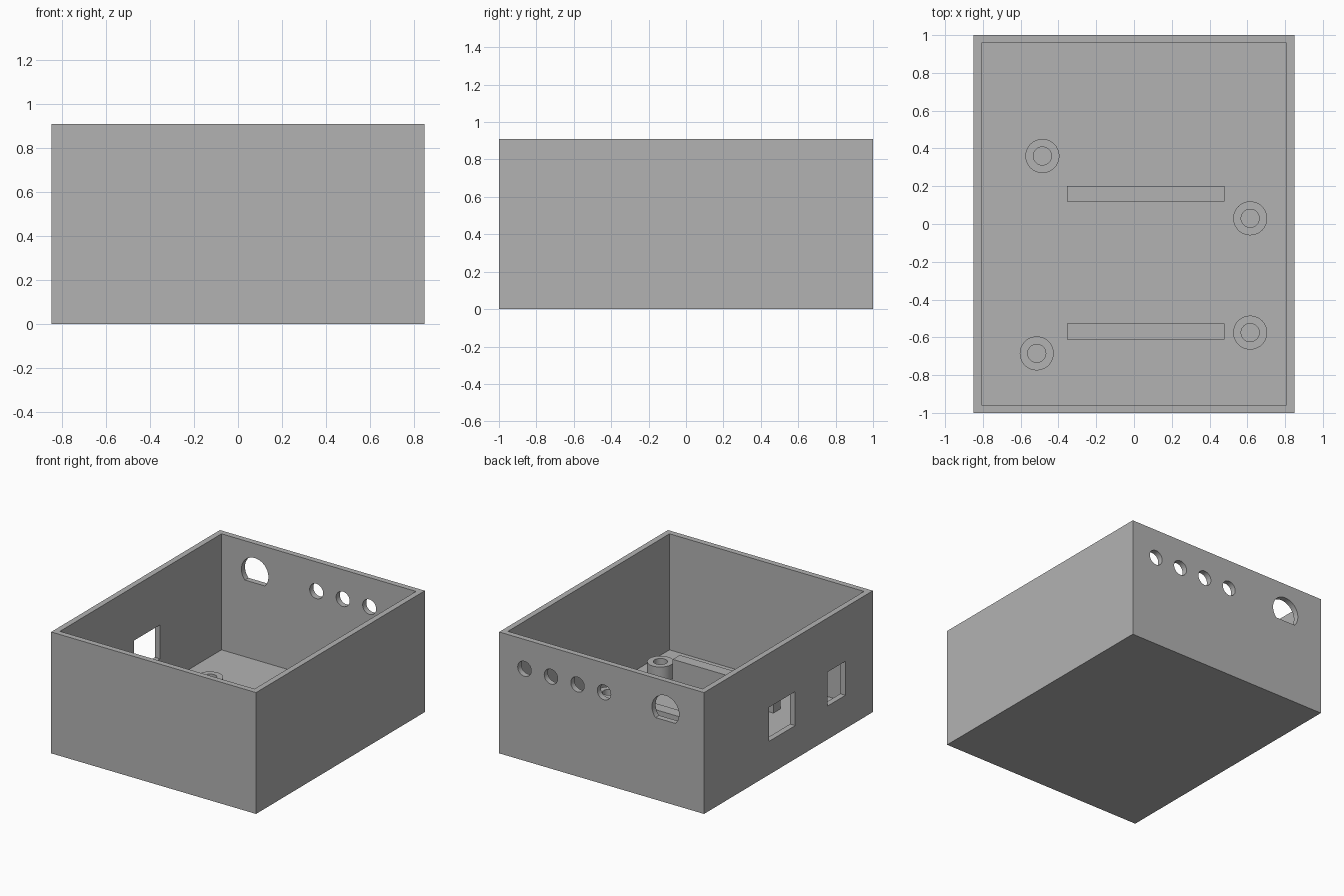
import bpy, bmesh
from math import sin, cos, pi, asin
from mathutils import Matrix, Vector

if "Cube" in bpy.data.objects:
    bpy.data.objects.remove(bpy.data.objects["Cube"])

W, L, H = 1.70, 2.0, 0.91
WALL, FLOOR = 0.043, 0.04

grey = bpy.data.materials.new("plain grey plastic")
grey.use_nodes = True
colour = (0.45, 0.45, 0.45, 1)
grey.diffuse_color = colour
grey.node_tree.nodes["Principled BSDF"].inputs["Base Color"].default_value = colour


def finish(name, bm):
    bmesh.ops.recalc_face_normals(bm, faces=bm.faces)
    mesh = bpy.data.meshes.new(name)
    bm.to_mesh(mesh)
    bm.free()
    mesh.materials.append(grey)
    obj = bpy.data.objects.new(name, mesh)
    bpy.context.collection.objects.link(obj)
    return obj


def box(name, x, y, z):
    """Box from (low, high) ranges."""
    bm = bmesh.new()
    size = [r[1] - r[0] for r in (x, y, z)]
    mid = Vector([(r[0] + r[1]) / 2 for r in (x, y, z)])
    bmesh.ops.create_cube(bm, size=1, matrix=Matrix.Translation(mid) @ Matrix.Diagonal((*size, 1)))
    return finish(name, bm)


def back_cutter(name, x, z, radius, flat=None):
    """Round cutter through the back wall, optionally with a flat bottom."""
    start = -pi / 2 if flat is None else -asin(flat / radius)
    sweep = 2 * pi if flat is None else pi - 2 * start
    n = 40
    steps = n if flat is None else n + 1
    bm = bmesh.new()
    verts = [bm.verts.new((x + radius * cos(start + sweep * i / n), L / 2 - 0.1,
                           z + radius * sin(start + sweep * i / n))) for i in range(steps)]
    face = bm.faces.new(verts)
    new = bmesh.ops.extrude_face_region(bm, geom=[face])["geom"]
    bmesh.ops.translate(bm, vec=(0, 0.2, 0), verts=[v for v in new if isinstance(v, bmesh.types.BMVert)])
    return finish(name, bm)


def cut(target, cutters):
    for c in cutters:
        mod = target.modifiers.new("cut", 'BOOLEAN')
        mod.operation, mod.solver, mod.object = 'DIFFERENCE', 'EXACT', c
    bpy.context.view_layer.update()
    result = bpy.data.meshes.new_from_object(target.evaluated_get(bpy.context.evaluated_depsgraph_get()))
    target.modifiers.clear()
    target.data = result
    for c in cutters:
        bpy.data.objects.remove(c)


# Open box with its interior, side windows and back holes
case = box("open_case", (-W / 2, W / 2), (-L / 2, L / 2), (0, H))
cutters = [box("cavity", (-W / 2 + WALL, W / 2 - WALL), (-L / 2 + WALL, L / 2 - WALL), (FLOOR, H + 0.1))]
for y in ((-0.08, 0.23), (-0.675, -0.46)):
    cutters.append(box("side_window", (-W / 2 - 0.1, -W / 2 + 0.1), y, (0.25, 0.505)))
for i in range(4):
    cutters.append(back_cutter("small_hole", -0.02 + 0.22 * i, 0.69, 0.056))
cutters.append(back_cutter("flat_bottom_hole", -0.53, 0.69, 0.112, 0.075))
cut(case, cutters)

# Support ribs on the floor
for name, y in (("rear_rib", 0.16), ("front_rib", -0.57)):
    box(name, (-0.355, 0.48), (y - 0.042, y + 0.042), (FLOOR, 0.22))


# Hollow screw posts
def post(name, x, y, outer=0.09, inner=0.048, top=0.15):
    bm = bmesh.new()
    profile = [(inner, FLOOR), (outer, FLOOR), (outer, top), (inner, top)]
    verts = [bm.verts.new((r, 0, z)) for r, z in profile]
    edges = [bm.edges.new((verts[i], verts[(i + 1) % 4])) for i in range(4)]
    bmesh.ops.spin(bm, geom=verts + edges, axis=(0, 0, 1), cent=(0, 0, 0), angle=2 * pi, steps=40)
    bmesh.ops.remove_doubles(bm, verts=bm.verts, dist=0.0005)
    bmesh.ops.translate(bm, vec=(x, y, 0), verts=bm.verts)
    obj = finish(name, bm)
    bpy.ops.object.select_all(action='DESELECT')
    obj.select_set(True)
    bpy.context.view_layer.objects.active = obj
    bpy.ops.object.shade_smooth_by_angle()


post("rear_right_post", -0.485, 0.36)
post("rear_left_post", 0.615, 0.03)
post("front_left_post", 0.615, -0.575)
post("front_right_post", -0.515, -0.685)
